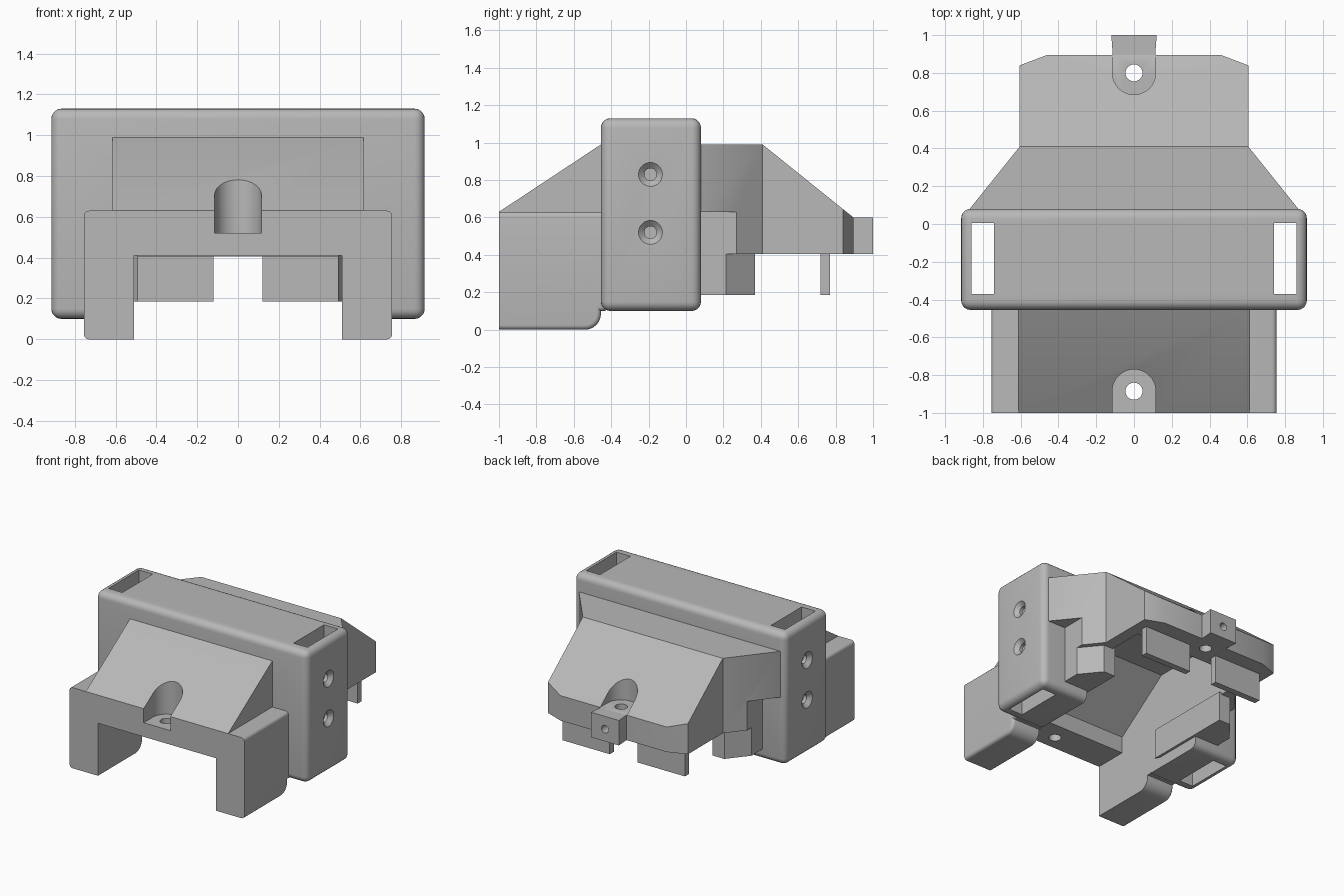
import bpy, bmesh, math
from mathutils import Vector, Matrix

cube = bpy.data.objects.get("Cube")
if cube:
    bpy.data.objects.remove(cube, do_unlink=True)

grey = bpy.data.materials.new("matte grey")
grey.use_nodes = True
COLOUR = (0.48, 0.48, 0.48, 1)
grey.diffuse_color = COLOUR
grey.node_tree.nodes["Principled BSDF"].inputs["Base Color"].default_value = COLOUR


def finish(name, bm):
    bmesh.ops.recalc_face_normals(bm, faces=bm.faces)
    mesh = bpy.data.meshes.new(name)
    bm.to_mesh(mesh)
    bm.free()
    mesh.materials.append(grey)
    obj = bpy.data.objects.new(name, mesh)
    bpy.context.collection.objects.link(obj)
    return obj


def prism(name, points, axis, lo, hi, bevel=0, pick=None, plane=None):
    """Extrude a profile: (y, z) along x, or (x, y) along z."""
    bm = bmesh.new()
    place = (lambda p, t: (t, *p)) if axis == "x" else (lambda p, t: (*p, t))
    face = bm.faces.new([bm.verts.new(place(p, lo)) for p in points])
    grown = bmesh.ops.extrude_face_region(bm, geom=[face])["geom"]
    shift = Vector(place((0, 0), hi - lo))
    bmesh.ops.translate(bm, vec=shift, verts=[v for v in grown if isinstance(v, bmesh.types.BMVert)])
    if plane:
        cut = bmesh.ops.bisect_plane(bm, geom=bm.verts[:] + bm.edges[:] + bm.faces[:],
                                     plane_co=plane[0], plane_no=plane[1], clear_outer=True)
        rim = [e for e in cut["geom_cut"] if isinstance(e, bmesh.types.BMEdge)]
        bmesh.ops.contextual_create(bm, geom=rim)
    bmesh.ops.recalc_face_normals(bm, faces=bm.faces)
    if bevel:
        edges = [e for e in bm.edges if pick is None or pick(e)]
        bmesh.ops.bevel(bm, geom=edges, offset=bevel, segments=5, profile=0.5, affect="EDGES")
    return finish(name, bm)


def box(name, x, y, z, bevel=0):
    pts = [(x[0], y[0]), (x[1], y[0]), (x[1], y[1]), (x[0], y[1])]
    return prism(name, pts, "z", z[0], z[1], bevel)


def cylinder(name, centre, r1, r2, depth, axis="Z", sides=32):
    bm = bmesh.new()
    turn = {"Z": Matrix(), "X": Matrix.Rotation(math.pi / 2, 4, "Y"),
            "Y": Matrix.Rotation(-math.pi / 2, 4, "X")}[axis]
    bmesh.ops.create_cone(bm, cap_ends=True, segments=sides, radius1=r1, radius2=r2,
                          depth=depth, matrix=Matrix.Translation(centre) @ turn)
    return finish(name, bm)


def cut(obj, cutters):
    for c in cutters:
        c.hide_render = True
        mod = obj.modifiers.new("cut", "BOOLEAN")
        mod.operation, mod.solver, mod.object = "DIFFERENCE", "EXACT", c
        bpy.context.view_layer.objects.active = obj
        bpy.ops.object.modifier_apply(modifier=mod.name)


def arch(name, y, r, direction, floor):
    """Round-ended notch cutter that opens towards the front or back."""
    side = [(r * math.cos(a), y - direction * r * math.sin(a))
            for a in [math.pi * i / 20 for i in range(21)]]
    return prism(name, side + [(-r, y + direction * 0.5), (r, y + direction * 0.5)], "z", floor, 1.5)


# Shared cutters
cavity = prism("cavity_cutter", [(-1.1, -0.1), (-1.1, 0.41), (-0.74, 0.41), (-0.74, 0.54), (-0.3, 0.86),
                                 (0.38, 0.86), (0.65, 0.56), (0.65, -0.1)], "x", -0.51, 0.51)
front_notch = arch("front_notch_cutter", -0.885, 0.115, -1, 0.52)
rear_notch = arch("rear_notch_cutter", 0.8, 0.115, 1, 0.6)
front_hole = cylinder("front_hole_cutter", (0, -0.885, 0.5), 0.045, 0.045, 1)
rear_hole = cylinder("rear_hole_cutter", (0, 0.8, 0.5), 0.045, 0.045, 1)
cutters = [cavity, front_notch, rear_notch, front_hole, rear_hole]
parts = []

# Central block with slots and countersunk side holes
block = box("central_block", (-0.915, 0.915), (-0.455, 0.08), (0.1, 1.13), 0.05)
block_cuts = [cavity]
for s in (-1, 1):
    block_cuts.append(box("slot_cutter", sorted((s * 0.74, s * 0.86)), (-0.37, 0.005), (0, 1.3)))
    for z in (0.52, 0.83):
        radii = (0.033, 0.065) if s > 0 else (0.065, 0.033)
        block_cuts.append(cylinder("sink_cutter", (s * 0.901, -0.19, z), *radii, 0.03, "X"))
        block_cuts.append(cylinder("screw_cutter", (s * 0.86, -0.19, z), 0.033, 0.033, 0.1, "X"))
cut(block, block_cuts)
cutters += block_cuts[1:]
parts.append(block)

# Front body with legs and rounded heel
heel = [(-0.54 + 0.085 * math.sin(a), 0.085 - 0.085 * math.cos(a))
        for a in [math.pi / 2 * i / 8 for i in range(9)]]
front = prism("front_body", [(-1, 0)] + heel + [(-0.455, 0.1), (-0.43, 0.1), (-0.43, 0.63), (-1, 0.63)],
              "x", -0.755, 0.755, 0.025,
              lambda e: abs(e.verts[0].co.x - e.verts[1].co.x) < 0.01
              and not all(abs(v.co.y + 1) < 0.01 for v in e.verts)
              and not all(v.co.y > -0.44 for v in e.verts))
cut(front, [cavity, front_notch, front_hole])
parts.append(front)

# Front sloping hood
hood = prism("front_hood", [(-0.99, 0.6), (-1, 0.63), (-0.455, 0.99), (-0.43, 1.0), (-0.43, 0.6)],
             "x", -0.615, 0.615)
cut(hood, [cavity, front_notch])
parts.append(hood)

# Rear housing: tapered outline with a sloping top
half = [(0.88, 0.03), (0.87, 0.08), (0.605, 0.41), (0.605, 0.84), (0.46, 0.895)]
outline = half + [(-x, y) for x, y in reversed(half)]
rear = prism("rear_housing", outline, "z", 0.405, 0.99,
             plane=((0, 0.41, 0.99), (0, 0.39, 0.485)))
pockets = [box("pocket_cutter", sorted((s * 0.717, s * 1.1)), (0.0, 0.5), (0.2, 0.63)) for s in (-1, 1)]
cut(rear, [cavity, rear_notch, rear_hole] + pockets)
cutters += pockets
parts.append(rear)

# Rear lug with a cross hole
lug = prism("rear_lug", [(-0.11, 0.86), (0.11, 0.86), (0.12, 1), (-0.12, 1)], "z", 0.405, 0.6)
lug_hole = cylinder("lug_hole_cutter", (0, 1, 0.5), 0.03, 0.03, 0.2, "Y")
cut(lug, [lug_hole])
cutters.append(lug_hole)
parts.append(lug)

# Side skirts and rear hanging tabs
for s, side in ((1, "left"), (-1, "right")):
    skirt = [(0.49, -0.35), (0.717, -0.35), (0.717, 0.215), (0.59, 0.37), (0.49, 0.37)]
    skirt = [(s * x, y if x < 0.6 or y > 0 else 0.03) for x, y in skirt]
    parts.append(prism(side + "_skirt", skirt, "z", 0.185, 0.42))
    parts.append(box(side + "_rear_tab", sorted((s * 0.12, s * 0.53)), (0.72, 0.77), (0.185, 0.42)))

for c in cutters:
    bpy.data.objects.remove(c, do_unlink=True)

# Smooth the rounded edges and keep the creases sharp
bpy.ops.object.select_all(action="DESELECT")
for p in parts:
    p.select_set(True)
bpy.context.view_layer.objects.active = block
bpy.ops.object.shade_smooth_by_angle(angle=math.radians(30))
